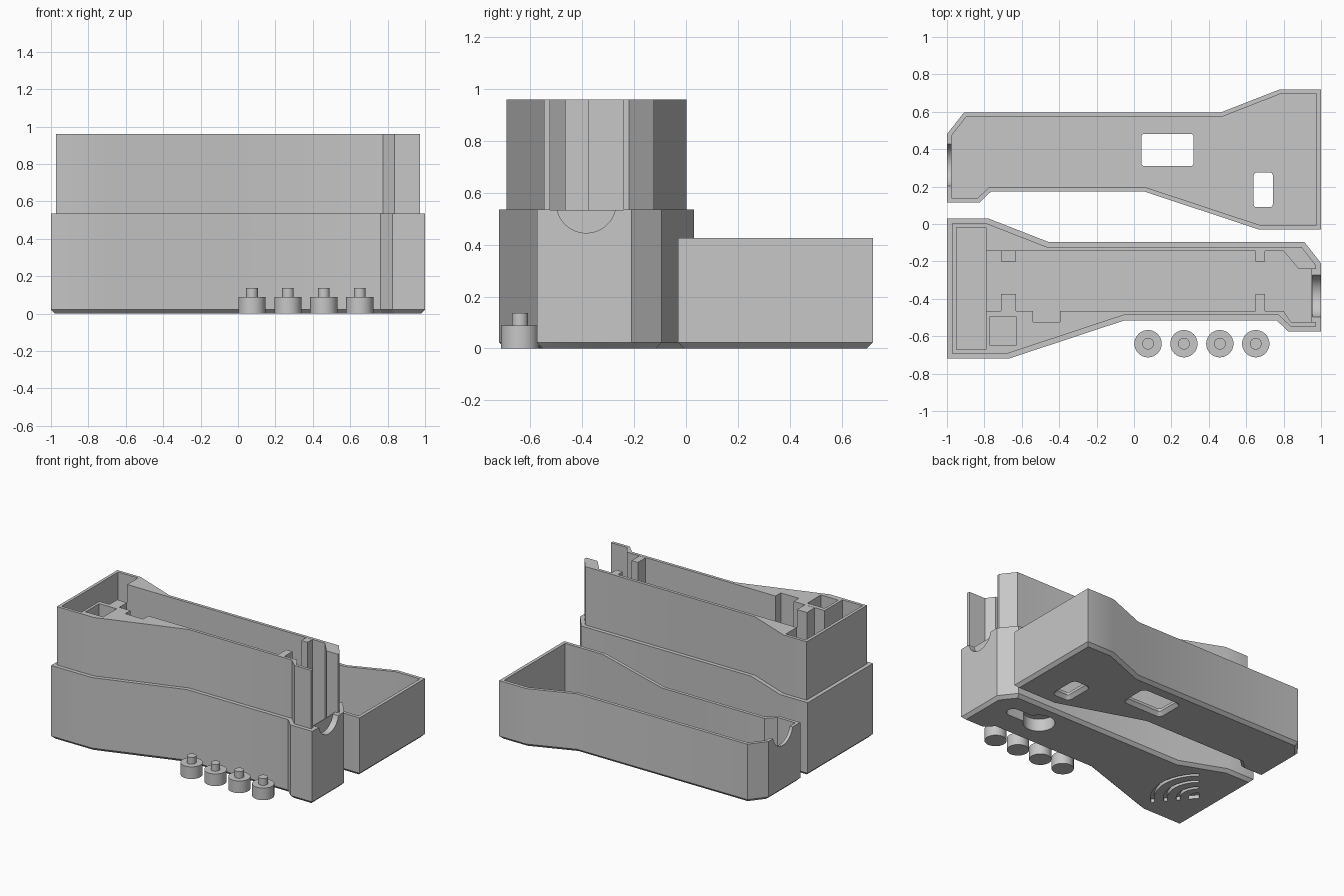
import bpy, bmesh
from math import sin, cos, pi, radians
from mathutils import Vector, Matrix

cube = bpy.data.objects.get("Cube")
if cube:
    bpy.data.objects.remove(cube, do_unlink=True)

GREY = bpy.data.materials.new("plain grey plastic")
GREY.use_nodes = True
GREY.diffuse_color = (0.57, 0.57, 0.57, 1)
GREY.node_tree.nodes["Principled BSDF"].inputs["Base Color"].default_value = (0.57, 0.57, 0.57, 1)


def inset(points, d):
    """Move every side of a counter-clockwise outline inwards by d."""
    out = []
    for i, p in enumerate(points):
        a, b, c = Vector(points[i - 1]), Vector(p), Vector(points[(i + 1) % len(points)])
        u, v = (b - a).normalized(), (c - b).normalized()
        n, m = Vector((-u.y, u.x)), Vector((-v.y, v.x))
        out.append(tuple(b + (n + m) * (d / (1 + n.dot(m)))))
    return out


def loft(name, rings):
    """Closed solid through (outline, z) rings."""
    bm = bmesh.new()
    loops = [[bm.verts.new((x, y, z)) for x, y in pts] for pts, z in rings]
    for low, high in zip(loops, loops[1:]):
        for i in range(len(low)):
            bm.faces.new((low[i - 1], low[i], high[i], high[i - 1]))
    bm.faces.new(loops[0][::-1])
    bm.faces.new(loops[-1])
    bmesh.ops.recalc_face_normals(bm, faces=bm.faces)
    mesh = bpy.data.meshes.new(name)
    bm.to_mesh(mesh)
    bm.free()
    mesh.materials.append(GREY)
    ob = bpy.data.objects.new(name, mesh)
    bpy.context.collection.objects.link(ob)
    return ob


def prism(points, z0, z1, name="cutter"):
    return loft(name, [(points, z0), (points, z1)])


def rect(x0, x1, y0, y1):
    return [(x0, y0), (x1, y0), (x1, y1), (x0, y1)]


def arc(x, y, r, start, end, n):
    angles = [start + (end - start) * i / n for i in range(n + 1)]
    return [(x + r * cos(a), y + r * sin(a)) for a in angles]


def circle(x, y, r, n=40):
    return arc(x, y, r, 0, 2 * pi, n)[:-1]


def rounded_rect(x0, x1, y0, y1, r):
    corners = inset(rect(x0, x1, y0, y1), r)
    return [p for i, (x, y) in enumerate(corners)
            for p in arc(x, y, r, pi + i * pi / 2, 1.5 * pi + i * pi / 2, 4)]


def arc_band(x, y, r0, r1, half=radians(50)):
    return arc(x, y, r1, -half, half, 16) + arc(x, y, r0, half, -half, 16)


def cable_notch(x, y, z, r=0.115):
    """Round cutter lying along x."""
    ob = prism(circle(0, 0, r, 48), -0.045, 0.1)
    turn = Matrix.Rotation(pi / 2 if x > 0 else -pi / 2, 4, 'Y')
    ob.data.transform(Matrix.Translation((x, y, z)) @ turn)
    return ob


def cut(ob, cutters):
    for cutter in cutters:
        cutter.hide_render = True
        mod = ob.modifiers.new("cut", 'BOOLEAN')
        mod.operation, mod.solver, mod.object = 'DIFFERENCE', 'EXACT', cutter
        bpy.context.view_layer.objects.active = ob
        bpy.ops.object.modifier_apply(modifier=mod.name)
        bpy.data.objects.remove(cutter, do_unlink=True)


def smooth(ob):
    bpy.ops.object.select_all(action='DESELECT')
    ob.select_set(True)
    bpy.context.view_layer.objects.active = ob
    bpy.ops.object.shade_smooth_by_angle(angle=radians(30))


# Flared handset outline, shared by the case and the mirrored cover
outline = [(-1, -0.72), (-0.67, -0.72), (-0.05, -0.515), (0.763, -0.515), (0.825, -0.575),
           (1, -0.575), (1, -0.21), (0.91, -0.095), (-0.46, -0.095), (-0.78, 0.03), (-1, 0.03)]
BEVEL, RIM, TOP = 0.022, 0.535, 0.96

# Deep lower case with a stepped lip
lip = inset(outline, 0.028)
case = loft("lower_case", [(inset(outline, BEVEL), 0), (outline, BEVEL), (outline, RIM),
                           (lip, RIM), (lip, TOP)])

channel = [(-0.80, -0.465), (0.80, -0.465), (0.84, -0.525), (0.95, -0.525),
           (0.95, -0.24), (0.88, -0.24), (0.80, -0.145), (-0.80, -0.145)]
KEY_X, KEY_Y, KEY_END = 0.58, -0.28, 0.8
WAVE_X, WAVE_Y = -0.86, -0.36
keyhole = (arc(KEY_X, KEY_Y, 0.105, radians(25), radians(335), 36)
           + arc(KEY_END, KEY_Y, 0.045, -pi / 2, pi / 2, 12))
cut(case, [
    prism(rect(-0.95, -0.79, -0.67, -0.02), 0.06, 1.1),      # end compartment
    prism(channel, 0.12, 1.1),                               # main channel
    cable_notch(1, -0.385, 0.56),
    prism(rect(0.94, 1.1, -0.525, -0.24), RIM - 0.001, 1.1),  # open end of the lip
    prism(rect(-0.77, -0.63, -0.65, -0.495), 0.12, 1.1),     # side pocket
    prism(rect(-0.54, -0.395, -0.525, -0.46), 0.12, 1.1),    # small recess
    prism(keyhole, -0.1, 0.09),                              # hanging keyhole
    prism(arc_band(WAVE_X, WAVE_Y, 0.005, 0.07), -0.1, 0.025),
] + [prism(arc_band(WAVE_X, WAVE_Y, r, r + 0.025), -0.1, 0.025) for r in (0.125, 0.21, 0.295)])
smooth(case)

# Guide ribs inside the channel
for place, x0, x1, back_top in (("wide", -0.71, -0.63, RIM), ("narrow", 0.65, 0.70, TOP)):
    prism(rect(x0, x1, -0.2, -0.14), 0.11, back_top - 0.001, place + "_back_rib")
    prism(rect(x0, x1, -0.47, -0.375), 0.11, TOP - 0.001, place + "_front_rib")

# Shallow cover with two countersunk windows
lid = [(-x, y + 0.69) for x, y in reversed(outline)]
cover = loft("cover", [(inset(lid, BEVEL), 0), (lid, BEVEL), (lid, 0.425)])
cutters = [prism(inset(lid, 0.024), 0.045, 0.6), cable_notch(-1, 0.315, 0.45)]
for window in (rounded_rect(0.04, 0.318, 0.31, 0.482, 0.015),
               rounded_rect(0.64, 0.742, 0.09, 0.275, 0.015)):
    cutters.append(loft("cutter", [(inset(window, -0.035), -0.015), (window, 0.025),
                                   (window, 0.1)]))
cut(cover, cutters)
smooth(cover)

# Four loose push buttons
for i in range(4):
    x, y = 0.075 + 0.192 * i, -0.64
    button = loft("button_%d" % (i + 1), [(circle(x, y, 0.073), 0), (circle(x, y, 0.073), 0.088),
                                          (circle(x, y, 0.031), 0.088), (circle(x, y, 0.031), 0.137)])
    smooth(button)
